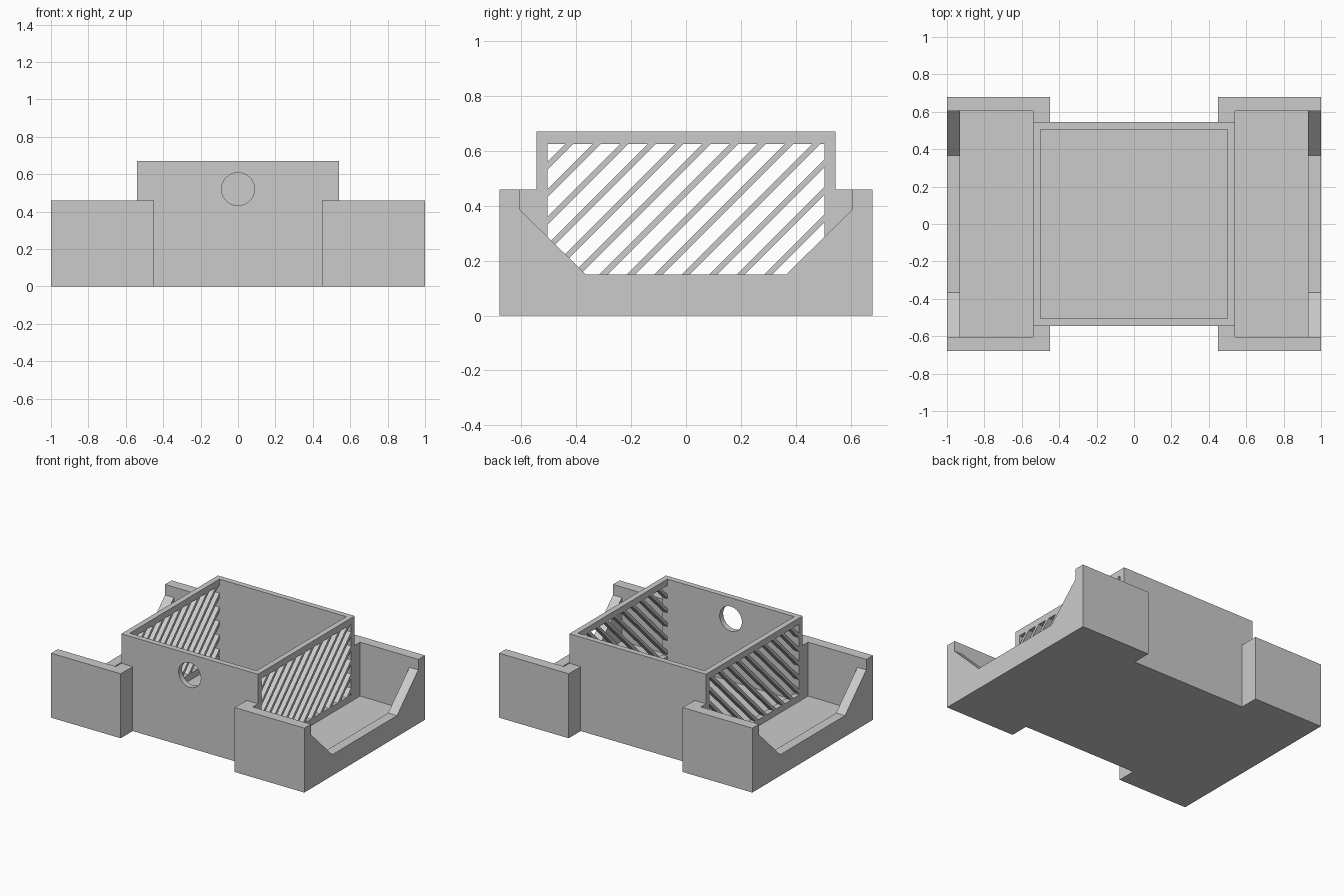
import bpy
import bmesh
import math
from mathutils import Vector

if "Cube" in bpy.data.objects:
    bpy.data.objects.remove(bpy.data.objects["Cube"], do_unlink=True)

# Main dimensions (half sizes and heights)
BOX_X, BOX_Y, BOX_TOP = 0.54, 0.545, 0.67
WALL = 0.04
TRAY_IN, TRAY_Y, TRAY_TOP = 0.45, 0.68, 0.46
CAVITY_X, CAVITY_Y = 0.93, 0.605
FLOOR, SLOT_LOW, SLOT_HIGH = 0.075, 0.12, 0.625
IN_X, IN_Y = BOX_X - WALL, BOX_Y - WALL

grey = bpy.data.materials.new("plain grey")
grey.diffuse_color = (0.6, 0.6, 0.6, 1)
grey.use_nodes = True
grey.node_tree.nodes["Principled BSDF"].inputs["Base Color"].default_value = grey.diffuse_color


def to_space(p, axis, d):
    """Place a flat point in space, d along the extrusion axis."""
    return {"x": (d, p[0], p[1]), "y": (p[0], d, p[1]), "z": (p[0], p[1], d)}[axis]


def prisms(name, outlines, axis, start, end):
    """Extrude flat outlines along an axis into one object."""
    bm = bmesh.new()
    for outline in outlines:
        low = [bm.verts.new(to_space(p, axis, start)) for p in outline]
        high = [bm.verts.new(to_space(p, axis, end)) for p in outline]
        bm.faces.new(low)
        bm.faces.new(high)
        for i in range(len(low)):
            j = (i + 1) % len(low)
            bm.faces.new((low[i], low[j], high[j], high[i]))
    bmesh.ops.recalc_face_normals(bm, faces=bm.faces)
    mesh = bpy.data.meshes.new(name)
    bm.to_mesh(mesh)
    bm.free()
    mesh.materials.append(grey)
    obj = bpy.data.objects.new(name, mesh)
    bpy.context.scene.collection.objects.link(obj)
    return obj


def rect(a0, a1, b0, b1):
    return [(a0, b0), (a1, b0), (a1, b1), (a0, b1)]


def combine(target, tool, operation):
    """Apply an exact boolean and discard the tool object."""
    mod = target.modifiers.new("combine", "BOOLEAN")
    mod.operation = operation
    mod.solver = "EXACT"
    mod.object = tool
    graph = bpy.context.evaluated_depsgraph_get()
    result = bpy.data.meshes.new_from_object(target.evaluated_get(graph))
    target.modifiers.clear()
    target.data = result
    bpy.data.objects.remove(tool, do_unlink=True)


def clip(points, normal, limit):
    """Keep the part of an outline where normal . p <= limit."""
    kept = []
    n = Vector(normal)
    for i, p in enumerate(points):
        q = points[(i + 1) % len(points)]
        dp, dq = n.dot(Vector(p)) - limit, n.dot(Vector(q)) - limit
        if dp <= 0:
            kept.append(p)
        if dp * dq < 0:
            kept.append(tuple(Vector(p).lerp(Vector(q), dp / (dp - dq))))
    return kept


# Central box block and the two end tray blocks
body = prisms("vented_box_with_trays", [rect(-BOX_X, BOX_X, -BOX_Y, BOX_Y)], "z", 0, BOX_TOP)
for side in (-1, 1):
    xs = sorted((side * TRAY_IN, side))
    tray = prisms("tray", [rect(*xs, -TRAY_Y, TRAY_Y)], "z", 0, TRAY_TOP)
    combine(body, tray, "UNION")

# Box interior
combine(body, prisms("box_cavity", [rect(-IN_X, IN_X, -IN_Y, IN_Y)], "z", FLOOR, 1), "DIFFERENCE")

# Tray interiors and the sloped openings in their end walls
half = [(0.365, 0.15), (CAVITY_Y, 0.385), (CAVITY_Y, 0.5)]
opening = half + [(-y, z) for y, z in reversed(half)]
for side in (-1, 1):
    xs = sorted((side * BOX_X, side * CAVITY_X))
    hollow = prisms("tray_cavity", [rect(*xs, -CAVITY_Y, CAVITY_Y)], "z", FLOOR, 0.5)
    combine(body, hollow, "DIFFERENCE")
    combine(body, prisms("end_opening", [opening], "x", side * 0.9, side * 1.1), "DIFFERENCE")

# Slanted vent slots through both side walls
PITCH, SLOT = 0.1, 0.05
slots = []
for i in range(-12, 6):
    middle = i * PITCH
    shape = rect(-IN_Y, IN_Y, SLOT_LOW, SLOT_HIGH)
    shape = clip(shape, (1, -1), middle + SLOT * 0.7)
    shape = clip(shape, (-1, 1), SLOT * 0.7 - middle) if shape else shape
    if len(shape) > 2:
        slots.append(shape)
combine(body, prisms("vent_slots", slots, "x", -0.6, 0.6), "DIFFERENCE")

# Round cable hole in the front wall
circle = [(0.088 * math.cos(math.tau * k / 48), 0.52 + 0.088 * math.sin(math.tau * k / 48))
          for k in range(48)]
combine(body, prisms("cable_hole", [circle], "y", -0.6, -0.45), "DIFFERENCE")

# One flat colour, flat faces
body.data.materials.clear()
body.data.materials.append(grey)
for face in body.data.polygons:
    face.material_index = 0
    face.use_smooth = False
